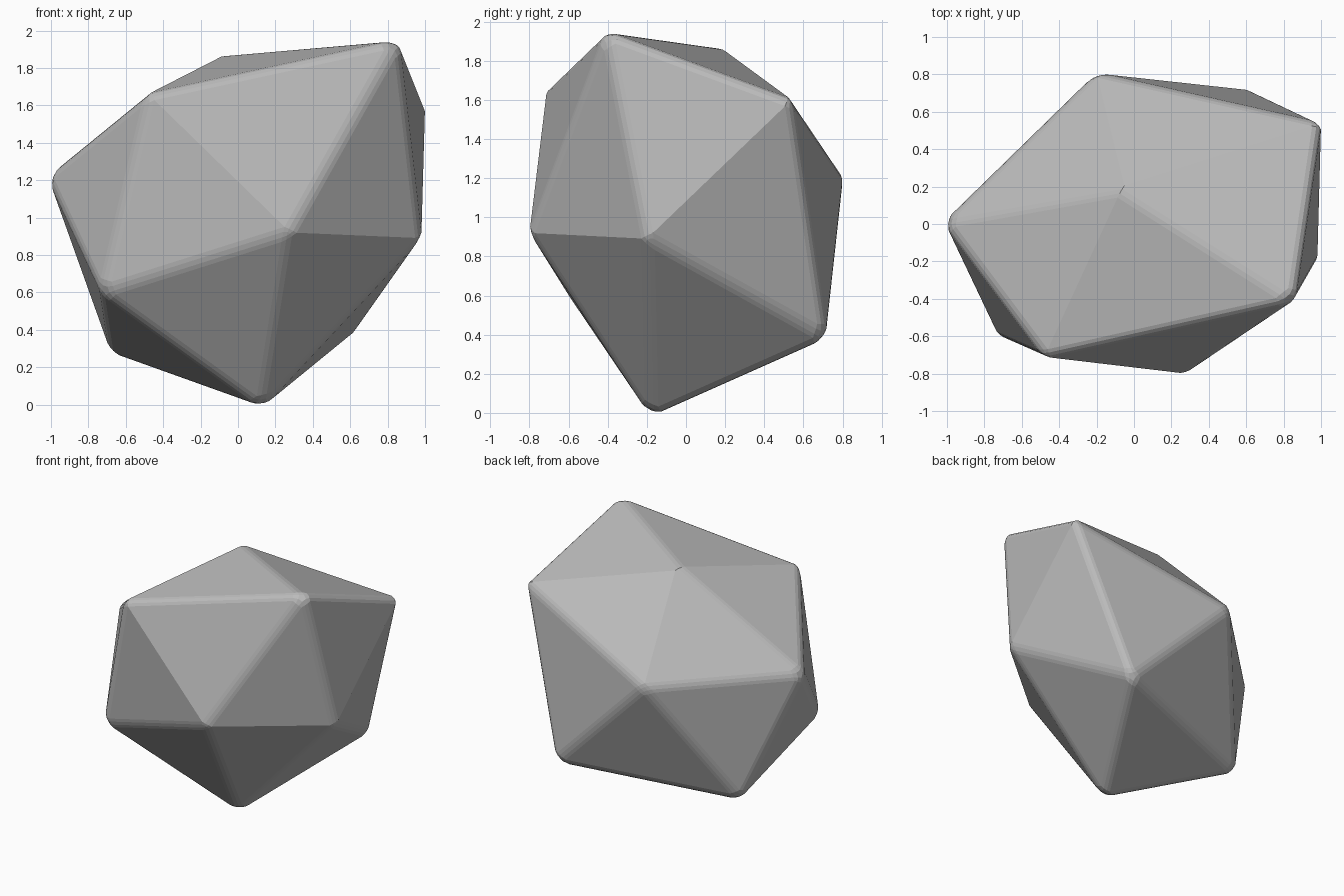
import bpy
import bmesh
import math

# Remove the default cube
cube = bpy.data.objects.get("Cube")
if cube:
    bpy.data.objects.remove(cube, do_unlink=True)

# Rock colour
stone = bpy.data.materials.new("stone_grey")
stone.use_nodes = True
grey = (0.5, 0.5, 0.5, 1)
stone.diffuse_color = grey
shader = next(n for n in stone.node_tree.nodes if n.type == 'BSDF_PRINCIPLED')
shader.inputs["Base Color"].default_value = grey

# Corners of the lopsided twenty-sided rock
corners = {
    "crown": (-0.07, 0.18, 1.87),
    "peak": (0.86, -0.41, 1.95),
    "front_shoulder": (-0.48, -0.71, 1.66),
    "right_tip": (-1.02, 0.01, 1.22),
    "back_shoulder": (-0.2, 0.81, 1.2),
    "left_shoulder": (1.0, 0.54, 1.6),
    "left_waist": (0.98, -0.2, 0.89),
    "front_waist": (0.28, -0.8, 0.92),
    "right_waist": (-0.73, -0.6, 0.6),
    "right_foot": (-0.68, 0.3, 0.27),
    "back_foot": (0.62, 0.72, 0.38),
    "base": (0.13, -0.18, -0.02),
}

# Wrap the corners in flat triangular facets
bm = bmesh.new()
for point in corners.values():
    bm.verts.new(point)
bmesh.ops.convex_hull(bm, input=bm.verts[:])
bmesh.ops.recalc_face_normals(bm, faces=bm.faces[:])
mesh = bpy.data.meshes.new("rock")
bm.to_mesh(mesh)
bm.free()
mesh.materials.append(stone)

rock = bpy.data.objects.new("rock", mesh)
bpy.context.collection.objects.link(rock)

# Worn edges, only where the facets meet sharply
wear = rock.modifiers.new("worn_edges", 'BEVEL')
wear.width = 0.04
wear.segments = 3
wear.limit_method = 'ANGLE'
wear.angle_limit = math.radians(30)
